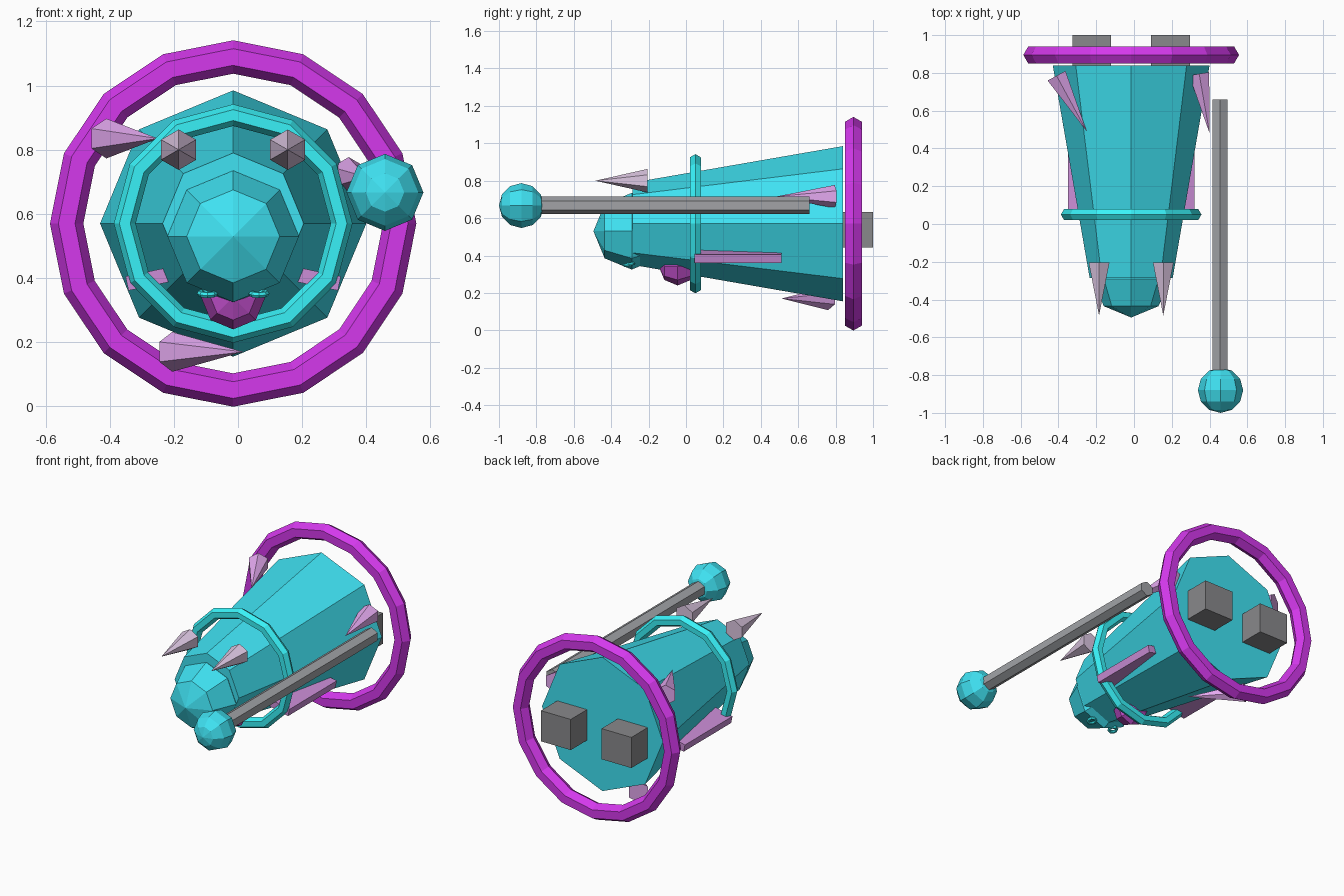
import bpy
from math import radians, pi
from mathutils import Vector

if "Cube" in bpy.data.objects:
    bpy.data.objects.remove(bpy.data.objects["Cube"])

AX, AZ = -0.015, 0.57   # main axis of the body, running along y


def material(name, rgb):
    m = bpy.data.materials.new(name)
    m.diffuse_color = (*rgb, 1)
    m.use_nodes = True
    m.node_tree.nodes["Principled BSDF"].inputs["Base Color"].default_value = m.diffuse_color
    return m


CYAN = material("cyan", (0.05, 0.76, 0.89))
BRIGHT = material("bright_cyan", (0.04, 0.88, 0.93))
PURPLE = material("purple", (0.66, 0.04, 0.84))
VIOLET = material("violet", (0.60, 0.27, 0.68))
MOUTH = material("mouth_purple", (0.55, 0.08, 0.62))
PINK = material("pink", (0.78, 0.40, 0.88))
MAUVE = material("mauve", (0.72, 0.57, 0.76))
STEEL = material("steel", (0.36, 0.37, 0.39))
DARK = material("dark", (0.25, 0.25, 0.26))


def finish(name, mat):
    ob = bpy.context.object
    ob.name = name
    ob.data.materials.append(mat)
    return ob


def taper(name, a, b, r1, r2, sides, mat):
    """Cone, frustum or rod from point a to point b, one corner upward."""
    a, b = Vector(a), Vector(b)
    d = b - a
    bpy.ops.mesh.primitive_cone_add(
        vertices=sides, radius1=r1, radius2=r2, depth=d.length,
        location=(a + b) / 2, rotation=d.to_track_quat('Z', 'Y').to_euler())
    return finish(name, mat)


def ball(name, loc, r, rings, mat):
    bpy.ops.mesh.primitive_uv_sphere_add(
        segments=8, ring_count=rings, radius=r, location=loc, rotation=(pi / 2, 0, 0))
    return finish(name, mat)


def ring(name, loc, major, minor, seg, tilt, mat):
    bpy.ops.mesh.primitive_torus_add(
        major_radius=major, minor_radius=minor, major_segments=seg,
        minor_segments=6, location=loc, rotation=(tilt, 0, 0))
    return finish(name, mat)


def box(name, loc, size, tilt, mat):
    bpy.ops.mesh.primitive_cube_add(size=1, location=loc, rotation=(0, tilt, 0))
    ob = finish(name, mat)
    ob.scale = size
    return ob


# Body, nose and mouth
taper("body", (AX, 0.84, AZ), (AX, -0.285, AZ), 0.415, 0.22, 8, CYAN)
ball("nose", (AX, -0.29, 0.53), 0.205, 4, CYAN)
ball("mouth", (AX, -0.045, 0.34), 0.10, 4, MOUTH)

# Floating rings around the body
ring("rear_ring", (AX, 0.895, AZ), 0.519, 0.052, 16, pi / 2, PURPLE)
ring("collar_ring", (AX, 0.05, AZ), 0.338, 0.034, 12, pi / 2, BRIGHT)

# Mirrored pairs: horns, small rings, side fins, rear blocks
for side, s in (("left", -1), ("right", 1)):
    x = AX + s * 0.17
    taper(f"{side}_horn", (x, -0.205, 0.80), (x, -0.485, 0.80), 0.063, 0, 6, MAUVE)
    ring(f"{side}_small_ring", (AX + s * 0.08, -0.305, 0.352), 0.023, 0.010, 8,
         radians(12), BRIGHT)
    box(f"{side}_fin", (AX + s * 0.265, 0.278, 0.397), (0.135, 0.465, 0.045),
        s * radians(12), VIOLET)
    box(f"{side}_rear_block", (AX + s * 0.208, 0.90, 0.537), (0.205, 0.20, 0.19), 0, DARK)

# Spikes near the back: base point, tip point
spikes = (
    ((-0.41, 0.785, 0.835), (-0.25, 0.49, 0.835)),
    ((0.345, 0.795, 0.715), (0.40, 0.48, 0.715)),
    ((-0.205, 0.76, 0.17), (0.017, 0.51, 0.17)),
)
for i, (base, tip) in enumerate(spikes, 1):
    taper(f"spike_{i}", base, tip, 0.062, 0, 6, PINK)

# Staff with a ball at its front end
taper("staff_rod", (0.455, 0.66, 0.668), (0.455, -0.80, 0.668), 0.047, 0.047, 6, STEEL)
ball("staff_ball", (0.458, -0.88, 0.667), 0.12, 6, CYAN)
